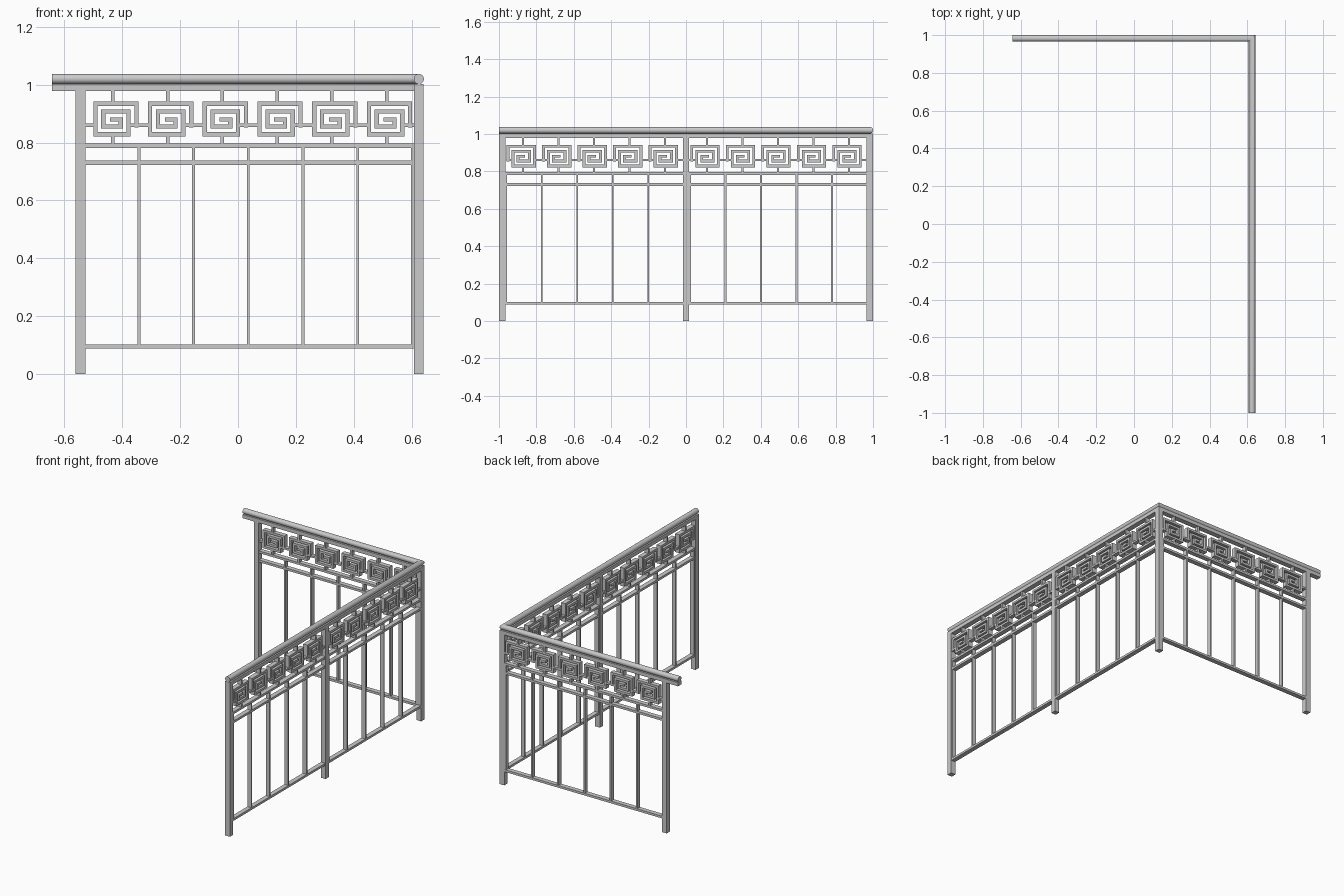
import bpy, bmesh, math
from mathutils import Vector

if "Cube" in bpy.data.objects:
    bpy.data.objects.remove(bpy.data.objects["Cube"])

CX, CY = 0.625, 0.983      # corner post centre
LX = -0.544                # left post centre
PW = 0.034                 # post width
BAR = 0.0145               # rail and scroll bar width
DEPTH = 0.030              # panel thickness


def finish(name, bm):
    bmesh.ops.recalc_face_normals(bm, faces=bm.faces)
    me = bpy.data.meshes.new(name)
    bm.to_mesh(me)
    bm.free()
    ob = bpy.data.objects.new(name, me)
    bpy.context.collection.objects.link(ob)
    return ob


def box(bm, lo, hi):
    vs = bmesh.ops.create_cube(bm, size=1)["verts"]
    for v in vs:
        v.co = Vector([(a + b) / 2 + c * (b - a) for a, b, c in zip(lo, hi, v.co)])


def sweep_corner(name, profile):
    """Sweep an (outward, z) profile along the L-shaped plan with a mitred corner."""
    stations = [((-0.643, CY), (0, 1)), ((CX, CY), (1, 1)), ((CX, -1.0), (1, 0))]
    bm = bmesh.new()
    rings = [[bm.verts.new((p[0] + o * d[0], p[1] + o * d[1], z)) for o, z in profile]
             for p, d in stations]
    n = len(profile)
    for a, b in zip(rings, rings[1:]):
        for i in range(n):
            j = (i + 1) % n
            bm.faces.new((a[i], a[j], b[j], b[i]))
    bm.faces.new(rings[0])
    bm.faces.new(rings[-1])
    return finish(name, bm)


# Scroll centreline inside one module, (along, z), from outer end to centre
SCROLL = [(0.176, 0.860), (0.176, 0.934), (0.034, 0.934), (0.034, 0.829),
          (0.149, 0.829), (0.149, 0.907), (0.061, 0.907), (0.061, 0.855),
          (0.122, 0.855), (0.122, 0.880), (0.092, 0.880)]


def panel(name, origin, direction, length, count):
    """One infill panel between two posts."""
    ox, oy = origin
    dx, dy = direction
    pitch = length / count

    def rect(bm, u0, u1, z0, z1, depth=DEPTH):
        h = depth / 2
        p = (ox + dx * u0, oy + dy * u0)
        q = (ox + dx * u1, oy + dy * u1)
        wx, wy = abs(dy) * h, abs(dx) * h
        box(bm, (min(p[0], q[0]) - wx, min(p[1], q[1]) - wy, z0),
            (max(p[0], q[0]) + wx, max(p[1], q[1]) + wy, z1))

    # horizontal rails
    bm = bmesh.new()
    for z in (0.095, 0.730, 0.789):
        rect(bm, 0, length, z - BAR / 2, z + BAR / 2)
    finish(name + "_rails", bm)

    # balusters
    bm = bmesh.new()
    for k in range(1, count + 1):
        u = pitch * k - 0.005
        rect(bm, u - 0.005, u + 0.005, 0.095, 0.785, DEPTH - 0.002)
    finish(name + "_balusters", bm)

    # square scrolls with their connecting stubs
    bm = bmesh.new()
    h = BAR / 2
    for k in range(count):
        s = pitch * k
        for (ua, za), (ub, zb) in zip(SCROLL, SCROLL[1:]):
            rect(bm, s + min(ua, ub) - h, s + max(ua, ub) + h,
                 min(za, zb) - h, max(za, zb) + h)
        c = s + pitch / 2
        rect(bm, c - 0.006, c + 0.006, 0.934, 0.985, DEPTH - 0.002)
        rect(bm, c - 0.006, c + 0.006, 0.789, 0.829, DEPTH - 0.002)
        rect(bm, s, s + 0.034, 0.854, 0.866, DEPTH - 0.002)
        rect(bm, s + 0.149, s + pitch, 0.854, 0.866, DEPTH - 0.002)
    finish(name + "_scrolls", bm)


# Posts
for name, x, y in (("left_post", LX, CY), ("corner_post", CX, CY),
                   ("middle_post", CX, 0), ("front_post", CX, -CY)):
    bm = bmesh.new()
    box(bm, (x - PW / 2, y - PW / 2, 0), (x + PW / 2, y + PW / 2, 0.985))
    finish(name, bm)

# Panels: one on the short run, two on the long run
side = CY - PW
panel("back_panel", (LX + PW / 2, CY), (1, 0), CX - LX - PW, 6)
panel("side_panel_rear", (CX, CY - PW / 2), (0, -1), side, 5)
panel("side_panel_front", (CX, -PW / 2), (0, -1), side, 5)

# Flat bar under the handrail
w = PW / 2
sweep_corner("handrail_base", [(-w, 0.979), (w, 0.979), (w, 1.003), (-w, 1.003)])

# Round handrail
N = 24
tube = sweep_corner("handrail", [(0.0175 * math.cos(2 * math.pi * i / N),
                                  1.020 + 0.0175 * math.sin(2 * math.pi * i / N))
                                 for i in range(N)])
bpy.ops.object.select_all(action="DESELECT")
tube.select_set(True)
bpy.context.view_layer.objects.active = tube
bpy.ops.object.shade_smooth_by_angle(angle=math.radians(35))
